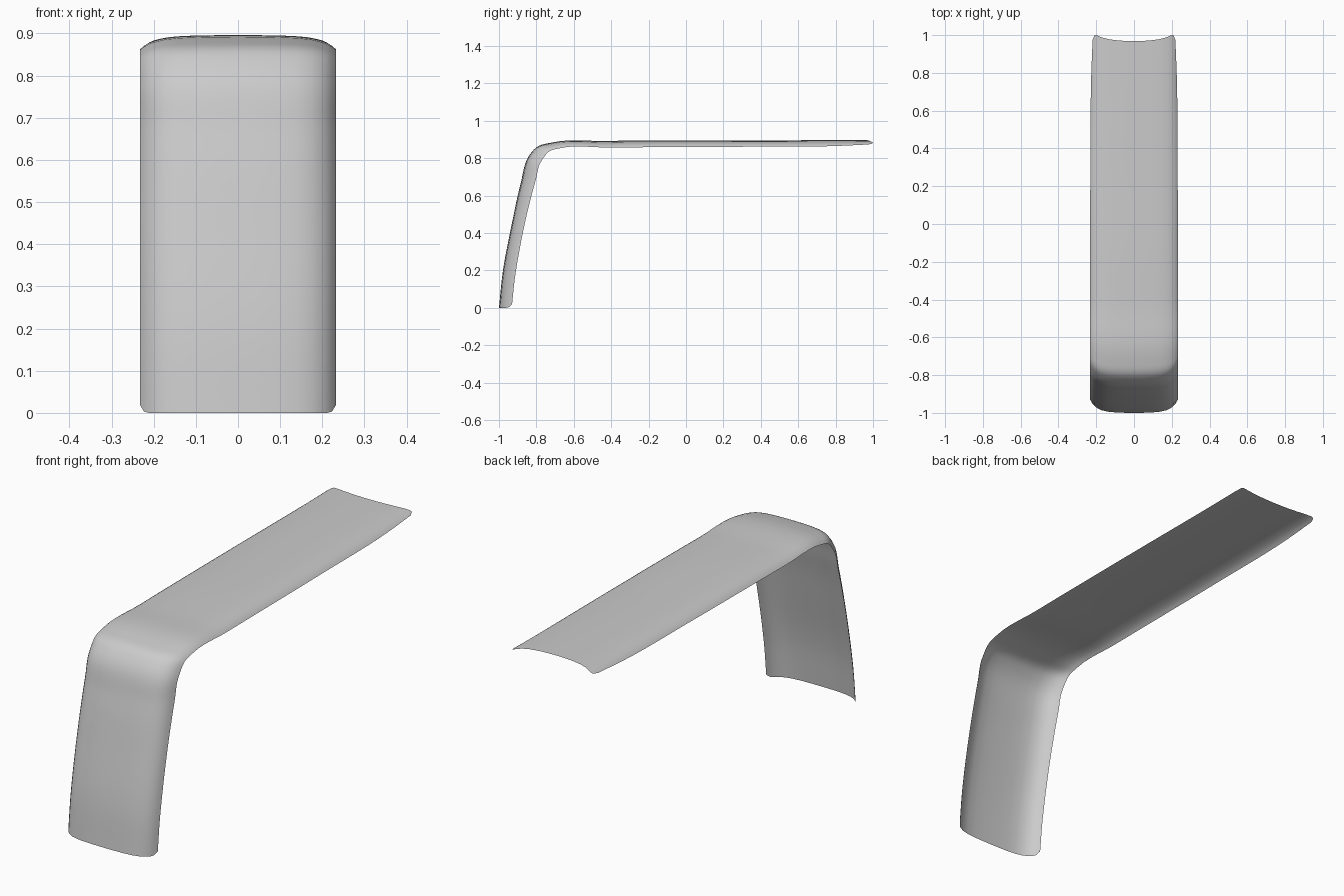
import bpy, bmesh

if "Cube" in bpy.data.objects:
    bpy.data.objects.remove(bpy.data.objects["Cube"])

# Side profiles (y, z): crown along the centre line and rim along the side edges
CROWN = [(-1, 0), (-.98, .19), (-.933, .44), (-.885, .66), (-.838, .815),
         (-.797, .86), (-.715, .884), (-.43, .892), (.3, .895), (.8, .896), (.97, .896)]
RIM = [(-.93, .018), (-.912, .18), (-.86, .46), (-.803, .685), (-.77, .79),
       (-.735, .833), (-.67, .854), (-.41, .857), (.3, .861), (.8, .865), (.972, .873)]
HALF_WIDTH = [.232] * 8 + [.231, .226, .219]
# Across the panel: (fraction of half width, drop from crown to rim, end y)
ACROSS = [(0, 0, .968), (.2, .008, .969), (.4, .03, .972), (.6, .09, .978),
          (.75, .21, .986), (.85, .39, .994), (.91, .55, 1), (.96, .75, .998), (1, 1, .974)]
STEPS = 6


def smooth(vals):
    """Non-uniform Catmull-Rom through tuples, parameterised by profile distance."""
    dist = [0]
    for a, b in zip(CROWN, CROWN[1:]):
        dist.append(dist[-1] + ((a[0] - b[0]) ** 2 + (a[1] - b[1]) ** 2) ** .5)
    n, dims, out = len(vals), len(vals[0]), []

    def slope(i, k):
        if i in (0, n - 1):
            j = min(i, n - 2)
            return (vals[j + 1][k] - vals[j][k]) / (dist[j + 1] - dist[j])
        h0, h1 = dist[i] - dist[i - 1], dist[i + 1] - dist[i]
        s0, s1 = (vals[i][k] - vals[i - 1][k]) / h0, (vals[i + 1][k] - vals[i][k]) / h1
        return (s0 * h1 + s1 * h0) / (h0 + h1)

    for i in range(n - 1):
        h = dist[i + 1] - dist[i]
        for s in range(STEPS):
            t = s / STEPS
            out.append([(2*t**3 - 3*t*t + 1) * vals[i][k] + (t**3 - 2*t*t + t) * h * slope(i, k)
                        + (3*t*t - 2*t**3) * vals[i + 1][k] + (t**3 - t*t) * h * slope(i + 1, k)
                        for k in range(dims)])
    out.append(list(vals[-1]))
    return out


crown, rim = smooth(CROWN), smooth(RIM)
width = smooth([(w,) for w in HALF_WIDTH])
columns = [(-f, d, e) for f, d, e in ACROSS[:0:-1]] + ACROSS

# Arched sheet that bends from the upright leg into the long top
bm = bmesh.new()
rows = []
last = len(crown) - 1
for i, (c, r, w) in enumerate(zip(crown, rim, width)):
    row = []
    for f, d, end in columns:
        y = c[0] + (r[0] - c[0]) * d
        z = c[1] + (r[1] - c[1]) * d
        if i == 0:                       # flat foot with small rounded corners
            z = .018 if abs(f) == 1 else (.003 if abs(f) > .95 else 0)
        if i > last - STEPS:             # blend into the concave back end
            k = (i - last + STEPS) / STEPS
            y += k * (end - (CROWN[-1][0] * (1 - d) + RIM[-1][0] * d))
        row.append(bm.verts.new((f * w[0], y, z)))
    rows.append(row)
for a, b in zip(rows, rows[1:]):
    for j in range(len(columns) - 1):
        bm.faces.new((a[j], a[j + 1], b[j + 1], b[j]))
for face in bm.faces:
    face.smooth = True
mesh = bpy.data.meshes.new("bent_panel")
bm.to_mesh(mesh)
bm.free()
panel = bpy.data.objects.new("bent_panel", mesh)
bpy.context.collection.objects.link(panel)
